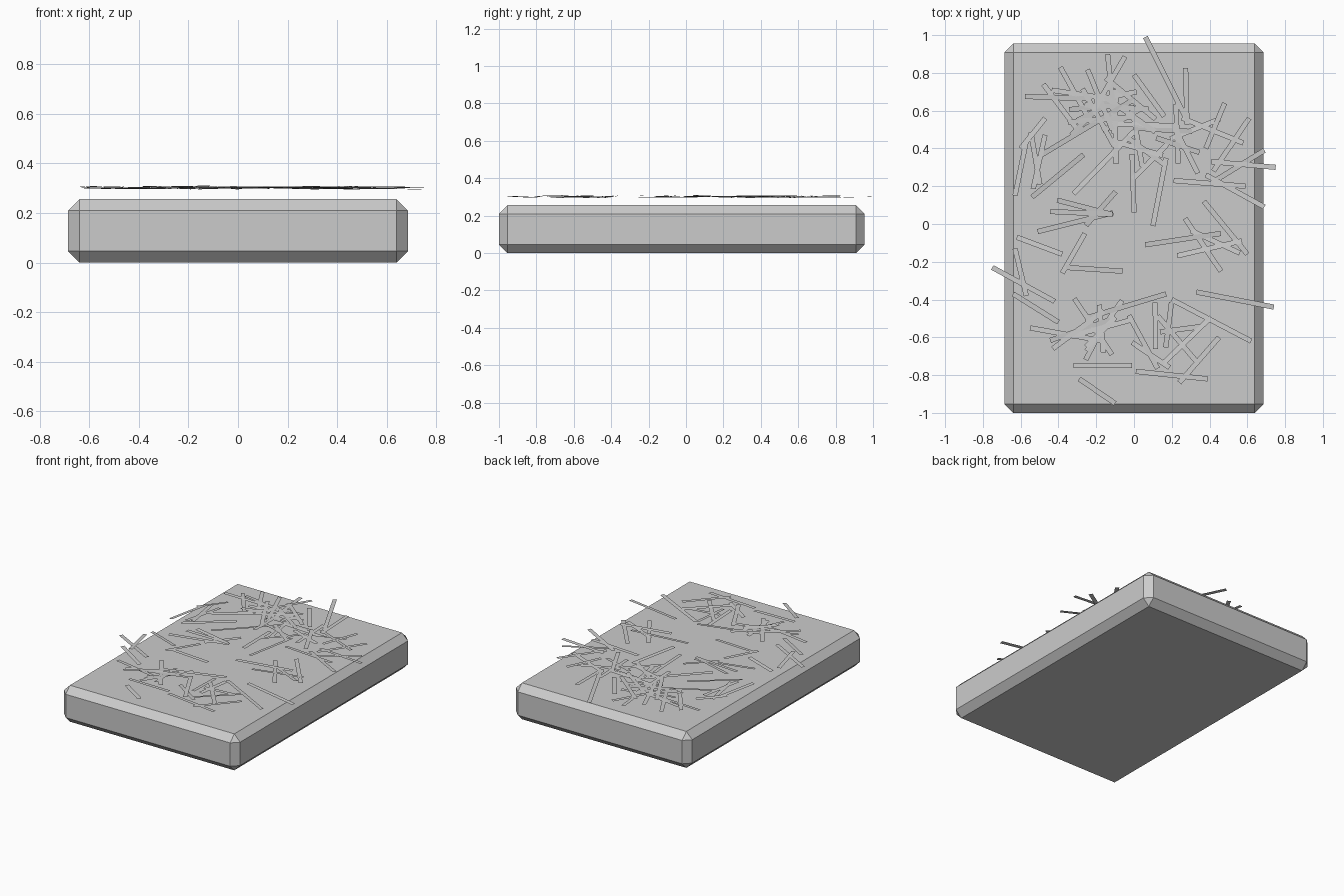
import bpy, bmesh, math, random
from mathutils import Vector

if "Cube" in bpy.data.objects:
    bpy.data.objects.remove(bpy.data.objects["Cube"])

random.seed(7)

grey = bpy.data.materials.new("plain_grey")
grey.diffuse_color = (0.6, 0.6, 0.6, 1)
grey.use_nodes = True
grey.node_tree.nodes["Principled BSDF"].inputs["Base Color"].default_value = grey.diffuse_color


def finish(bm, name):
    mesh = bpy.data.meshes.new(name)
    bm.to_mesh(mesh)
    bm.free()
    mesh.materials.append(grey)
    obj = bpy.data.objects.new(name, mesh)
    bpy.context.collection.objects.link(obj)
    return obj


# Slab with a single flat chamfer on every edge
bm = bmesh.new()
bmesh.ops.create_cube(bm, size=1)
for v in bm.verts:
    v.co = Vector((v.co.x * 1.37, v.co.y * 1.955 - 0.0225, v.co.z * 0.256 + 0.128))
bmesh.ops.bevel(bm, geom=bm.edges[:], offset=0.046, segments=1, affect='EDGES')
finish(bm, "slab")

# Main straws: start x, y and end x, y
main_straws = [
    (.06, .99, .28, .55), (-.39, .83, -.24, .56), (-.48, .74, -.30, .50),
    (0, .66, -.50, .36), (-.13, .53, .22, .52), (0, .49, -.32, .16),
    (.17, .35, .10, -.01), (-.01, .37, 0, .06), (0, .79, .16, .57),
    (.48, .64, .38, .40), (.61, .56, .42, .28), (.69, .39, .43, .23),
    (.41, .33, .75, .30), (.21, .23, .59, .20), (.38, .26, .69, .09),
    (-.57, .44, -.63, .15), (-.47, .56, -.60, .40), (-.51, -.04, -.11, .06),
    (-.62, -.07, -.38, -.16), (-.26, -.05, -.38, -.26), (-.36, -.23, -.06, -.25),
    (-.75, -.23, -.42, -.41), (-.63, -.13, -.57, -.38), (-.64, -.37, -.40, -.52),
    (.06, -.11, .46, -.05), (.37, .12, .60, -.16), (.27, .03, .46, -.25),
    (.33, -.36, .74, -.44), (-.55, -.55, -.16, -.62), (-.43, -.66, -.16, -.46),
    (-.26, -.50, .17, -.37), (-.32, -.75, -.01, -.75), (-.29, -.82, -.10, -.95),
    (.20, -.40, .62, -.62), (.45, -.60, .24, -.84), (.01, -.78, .39, -.82),
]

# Loose clusters: centre x, y, spread, count
clusters = [
    (-.20, .60, .09, 16), (.06, .38, .08, 7), (.30, .54, .08, 5),
    (-.52, .36, .06, 3), (-.26, .06, .05, 3), (.42, -.08, .05, 2),
    (-.17, -.58, .05, 7), (.18, -.60, .08, 7),
]


def add_straw(bm, a, b):
    """Thin flat strip lying almost level above the slab."""
    z, tilt = random.uniform(0.298, 0.307), random.uniform(-0.004, 0.004)
    a, b = Vector((*a, z - tilt)), Vector((*b, z + tilt))
    d = (b - a).normalized()
    side = Vector((-d.y, d.x, random.uniform(-0.12, 0.12))) * 0.0135
    corners = [a - side, b - side, b + side, a + side]
    bm.faces.new([bm.verts.new(c) for c in corners])


bm = bmesh.new()
for x1, y1, x2, y2 in main_straws:
    add_straw(bm, (x1, y1), (x2, y2))
for cx, cy, spread, count in clusters:
    for _ in range(count):
        x, y = random.gauss(cx, spread), random.gauss(cy, spread)
        angle, half = random.uniform(0, math.pi), random.uniform(0.11, 0.18)
        dx, dy = half * math.cos(angle), half * math.sin(angle)
        add_straw(bm, (x - dx, y - dy), (x + dx, y + dy))
finish(bm, "scattered_straws")
